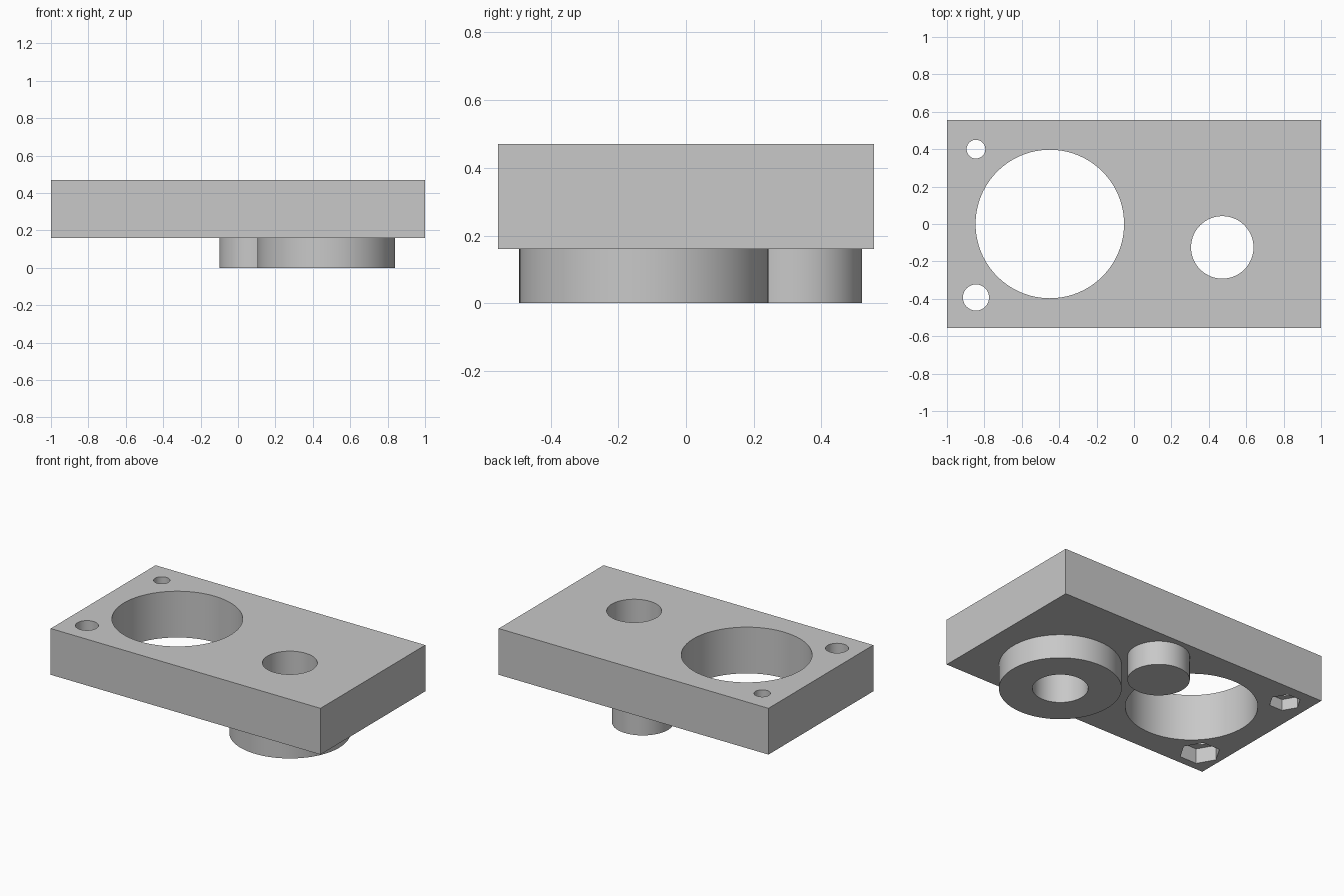
import bpy
import math

cube = bpy.data.objects.get("Cube")
if cube:
    bpy.data.objects.remove(cube, do_unlink=True)

grey = bpy.data.materials.new("plain_grey")
grey.use_nodes = True
colour = (0.58, 0.58, 0.58, 1)
grey.diffuse_color = colour
grey.node_tree.nodes["Principled BSDF"].inputs["Base Color"].default_value = colour

BOTTOM, TOP = 0.16, 0.47      # plate underside and top
RING_AT = (0.472, -0.125)


def cylinder(name, at, radius, z0, z1, sides=96):
    bpy.ops.mesh.primitive_cylinder_add(
        vertices=sides, radius=radius, depth=z1 - z0,
        location=(*at, (z0 + z1) / 2))
    ob = bpy.context.object
    ob.name = name
    ob.data.materials.append(grey)
    return ob


def cut(target, cutter):
    """Subtract the cutter, apply the result and discard the cutter."""
    mod = target.modifiers.new("cut", "BOOLEAN")
    mod.operation = "DIFFERENCE"
    mod.solver = "EXACT"
    mod.object = cutter
    bpy.ops.object.select_all(action="DESELECT")
    bpy.context.view_layer.objects.active = target
    target.select_set(True)
    bpy.ops.object.modifier_apply(modifier=mod.name)
    bpy.data.objects.remove(cutter, do_unlink=True)


# Base plate
bpy.ops.mesh.primitive_cube_add(size=1, location=(0, 0, (BOTTOM + TOP) / 2))
plate = bpy.context.object
plate.name = "base_plate"
plate.scale = (2, 1.11, TOP - BOTTOM)
bpy.ops.object.transform_apply(location=False, rotation=False, scale=True)
plate.data.materials.append(grey)

# Round raised ring and solid post under the plate
ring = cylinder("bearing_ring", RING_AT, 0.368, 0, BOTTOM)
post = cylinder("round_post", (0.087, 0.333), 0.187, 0, BOTTOM)

# Large opening, and the bore through both plate and ring
cut(plate, cylinder("opening_cutter", (-0.45, 0), 0.397, 0, 0.6))
for part in (plate, ring):
    cut(part, cylinder("bore_cutter", RING_AT, 0.167, -0.1, 0.6))

# Screw holes with hexagonal nut pockets below: y, hole radius, nut radius, depth
for y, hole, nut, depth in ((0.4, 0.05, 0.097, 0.075), (-0.393, 0.07, 0.125, 0.1)):
    at = (-0.845, y)
    cut(plate, cylinder("screw_cutter", at, hole, 0, 0.6, 48))
    pocket = cylinder("nut_cutter", at, nut, 0.05, BOTTOM + depth, 6)
    pocket.rotation_euler.z = math.radians(30)   # corners point along x
    cut(plate, pocket)

# Smooth round walls, crisp edges
bpy.ops.object.select_all(action="DESELECT")
for part in (plate, ring, post):
    part.select_set(True)
bpy.context.view_layer.objects.active = plate
bpy.ops.object.shade_smooth_by_angle(angle=math.radians(30))
